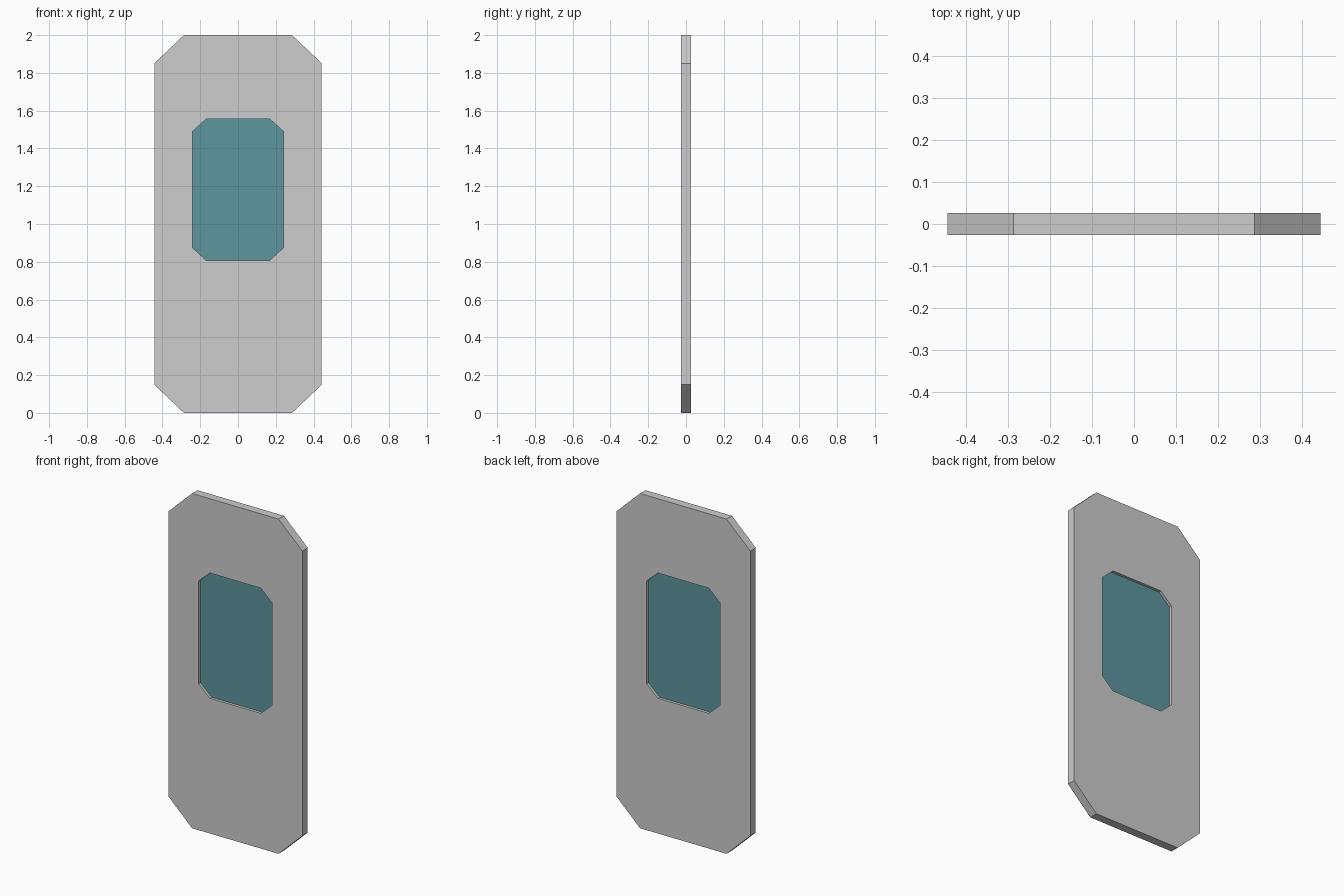
import bpy

if "Cube" in bpy.data.objects:
    bpy.data.objects.remove(bpy.data.objects["Cube"])

HALF = 0.0256   # half thickness of the door panel
GLASS = 0.009   # half thickness of the pane


def material(name, color):
    m = bpy.data.materials.new(name)
    m.diffuse_color = (*color, 1)
    m.use_nodes = True
    m.node_tree.nodes["Principled BSDF"].inputs["Base Color"].default_value = m.diffuse_color
    return m


def octagon(w, z0, z1, cx, cz):
    """Rectangle with clipped corners, counter-clockwise seen from the front."""
    return [(-w + cx, z0), (w - cx, z0), (w, z0 + cz), (w, z1 - cz),
            (w - cx, z1), (-w + cx, z1), (-w, z1 - cz), (-w, z0 + cz)]


def make_object(name, verts, faces, mat):
    mesh = bpy.data.meshes.new(name)
    mesh.from_pydata(verts, [], faces)
    mesh.materials.append(mat)
    mesh.update()
    obj = bpy.data.objects.new(name, mesh)
    bpy.context.collection.objects.link(obj)
    return obj


def loop(profile, y):
    return [(x, y, z) for x, z in profile]


grey = material("light grey metal", (0.61, 0.61, 0.61))
teal = material("teal glass", (0.108, 0.305, 0.345))

outer = octagon(0.443, 0.0, 2.0, 0.157, 0.149)
inner = octagon(0.242, 0.808, 1.556, 0.074, 0.067)

# Door panel: clipped-corner slab with a window opening through it
verts = loop(outer, -HALF) + loop(inner, -HALF) + loop(outer, HALF) + loop(inner, HALF)
faces = []
for i in range(8):
    j = (i + 1) % 8
    faces += [(i, j, 8 + j, 8 + i),                # front
              (16 + j, 16 + i, 24 + i, 24 + j),    # back
              (j, i, 16 + i, 16 + j),              # outer rim
              (8 + i, 8 + j, 24 + j, 24 + i)]      # window reveal
make_object("door_panel", verts, faces, grey)

# Window pane: thin plate recessed on both sides
verts = loop(inner, -GLASS) + loop(inner, GLASS)
faces = [tuple(range(8)), tuple(range(15, 7, -1))]
faces += [((i + 1) % 8, i, 8 + i, 8 + (i + 1) % 8) for i in range(8)]
make_object("window_pane", verts, faces, teal)
